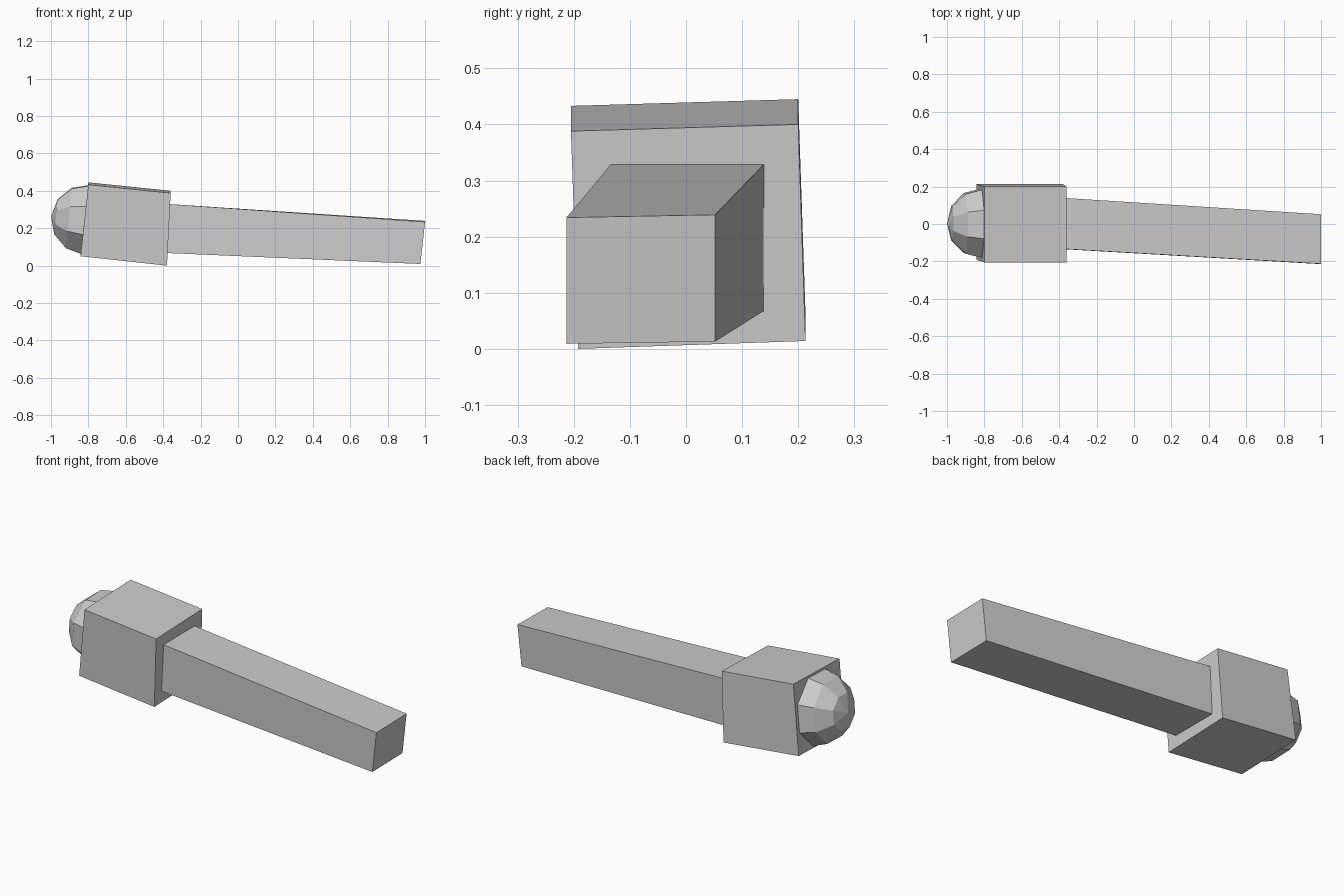
import bpy, bmesh
from math import radians
from mathutils import Matrix

if "Cube" in bpy.data.objects:
    bpy.data.objects.remove(bpy.data.objects["Cube"])


def finish(bm, name):
    bmesh.ops.recalc_face_normals(bm, faces=bm.faces[:])
    mesh = bpy.data.meshes.new(name)
    bm.to_mesh(mesh)
    bm.free()
    obj = bpy.data.objects.new(name, mesh)
    bpy.context.collection.objects.link(obj)
    return obj


def loft(name, start, end):
    """Closed block between two four-cornered end sections."""
    bm = bmesh.new()
    a = [bm.verts.new(p) for p in start]
    b = [bm.verts.new(p) for p in end]
    bm.faces.new(a)
    bm.faces.new(b)
    for i in range(4):
        j = (i + 1) % 4
        bm.faces.new((a[i], a[j], b[j], b[i]))
    return finish(bm, name)


# Tilted head block
loft("head_block",
     [(-0.842, -0.192, 0.05), (-0.842, 0.213, 0.062), (-0.80, 0.20, 0.445), (-0.80, -0.205, 0.433)],
     [(-0.38, -0.192, 0.0), (-0.38, 0.213, 0.014), (-0.36, 0.20, 0.40), (-0.36, -0.205, 0.388)])

# Tapering square handle, its hidden end sunk into the block
loft("handle",
     [(-0.42, -0.132, 0.069), (-0.42, 0.141, 0.069), (-0.40, 0.141, 0.331), (-0.40, -0.132, 0.331)],
     [(0.975, -0.213, 0.009), (0.975, 0.052, 0.013), (1.0, 0.052, 0.239), (1.0, -0.213, 0.234)])

# Eight-sided ball end, poles along the block's tilted axis
bm = bmesh.new()
bmesh.ops.create_uvsphere(bm, u_segments=8, v_segments=6, radius=0.2)
bm.transform(Matrix.Translation((-0.81, 0.003, 0.245))
             @ Matrix.Rotation(radians(1.8), 4, 'X')
             @ Matrix.Rotation(radians(-84.3), 4, 'Y')
             @ Matrix.Diagonal((1, 1, 0.95, 1))
             @ Matrix.Rotation(radians(22.5), 4, 'Z'))
finish(bm, "ball_end")
